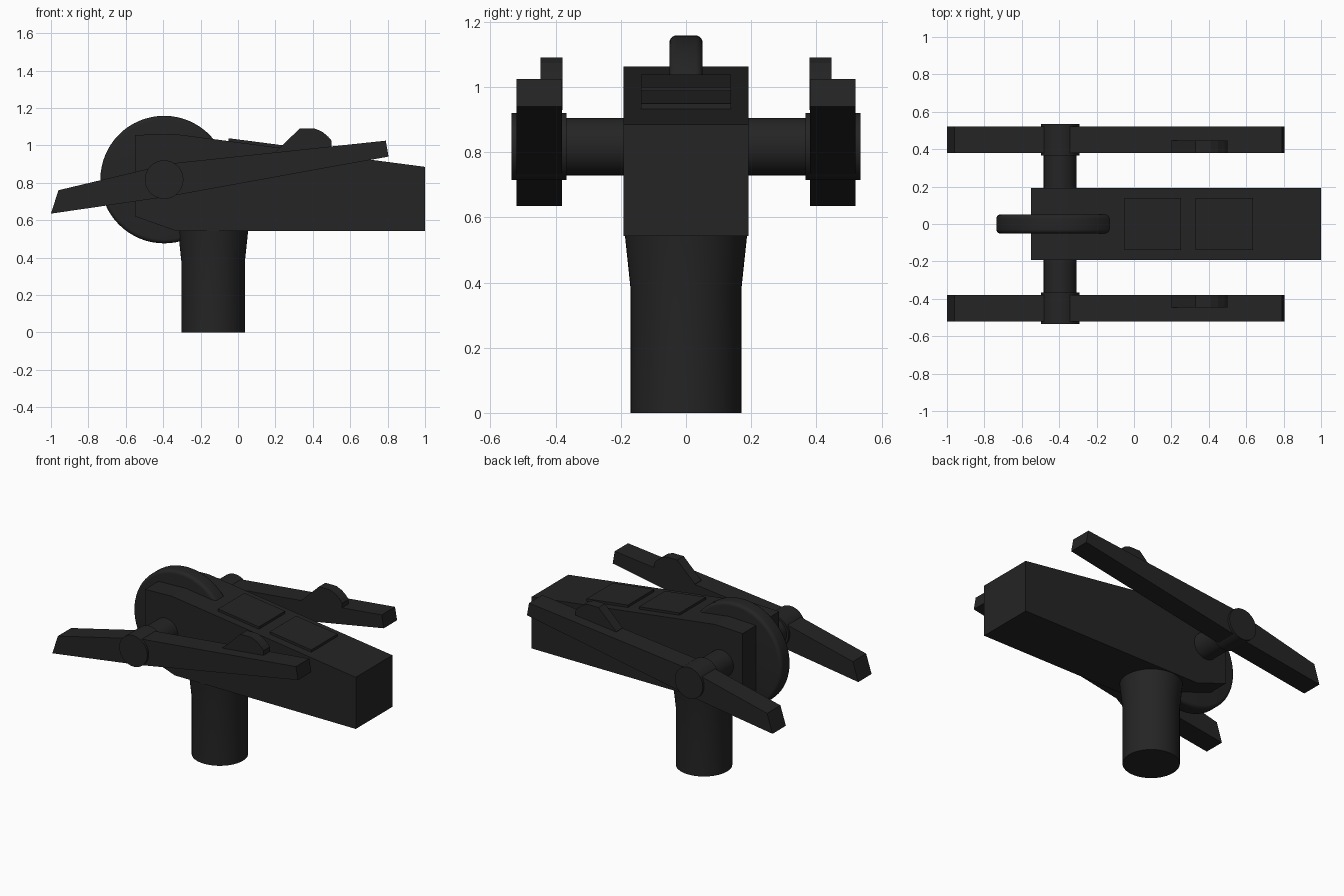
import bpy, bmesh, math

if "Cube" in bpy.data.objects:
    bpy.data.objects.remove(bpy.data.objects["Cube"])

mat = bpy.data.materials.new("charcoal black")
mat.diffuse_color = (0.018, 0.018, 0.018, 1)
mat.use_nodes = True
mat.node_tree.nodes["Principled BSDF"].inputs["Base Color"].default_value = mat.diffuse_color


def finish(name, bm, smooth=False):
    bmesh.ops.recalc_face_normals(bm, faces=bm.faces)
    me = bpy.data.meshes.new(name)
    bm.to_mesh(me)
    bm.free()
    me.materials.append(mat)
    ob = bpy.data.objects.new(name, me)
    bpy.context.collection.objects.link(ob)
    if smooth:
        bpy.ops.object.select_all(action='DESELECT')
        ob.select_set(True)
        bpy.context.view_layer.objects.active = ob
        bpy.ops.object.shade_smooth_by_angle(angle=math.radians(35))
    return ob


def slab(name, profile, y0, y1):
    """Extrude an x-z outline from y0 to y1."""
    bm = bmesh.new()
    f = bm.faces.new([bm.verts.new((x, y0, z)) for x, z in profile])
    r = bmesh.ops.extrude_face_region(bm, geom=[f])
    vs = [v for v in r['geom'] if isinstance(v, bmesh.types.BMVert)]
    bmesh.ops.translate(bm, verts=vs, vec=(0, y1 - y0, 0))
    return finish(name, bm)


def turned(name, rings, place, n=48):
    """Solid of revolution from (radius, height) rings; place maps (a, b, h) to a point."""
    bm = bmesh.new()
    loops = []
    for r, h in rings:
        loops.append([bm.verts.new(place(r * math.cos(2 * math.pi * i / n),
                                         r * math.sin(2 * math.pi * i / n), h))
                      for i in range(n)])
    for a, b in zip(loops, loops[1:]):
        for i in range(n):
            j = (i + 1) % n
            bm.faces.new((a[i], a[j], b[j], b[i]))
    bm.faces.new(loops[0])
    bm.faces.new(loops[-1])
    return finish(name, bm, True)


PX, PZ = -0.395, 0.817          # pivot of wheel and arms


def on_pivot(a, b, h):
    return (PX + a, h, PZ + b)


def top(x):                      # sloping top of the body
    return 1.06 - 0.13 * (x + 0.35)


# support post with flared top
turned("post", [(0.17, 0), (0.17, 0.38), (0.188, 0.55)],
       lambda a, b, h: (-0.133 + a, b, h))

# main body
slab("body", [(-0.55, 0.62), (-0.33, 0.542), (1.0, 0.542), (1.0, 0.885),
              (-0.35, 1.062), (-0.55, 1.055)], -0.192, 0.192)

# raised top panels
for i, (a, b) in enumerate([(-0.05, 0.25), (0.33, 0.635)]):
    slab(f"top_panel_{i + 1}", [(a, top(a) - 0.01), (b, top(b) - 0.01),
                                (b, top(b) + 0.017), (a, top(a) + 0.017)], -0.138, 0.138)

# wheel with rounded rim
R, W, C = 0.341, 0.051, 0.022
rim = [(R - C + C * math.sin(t), W - C + C * math.cos(t))
       for t in (math.pi / 2 * k / 5 for k in range(6))]
turned("wheel", [(r, -h) for r, h in rim] + rim[::-1], on_pivot, 64)

# axle through the body
turned("axle", [(0.088, -0.4), (0.088, 0.4)], on_pivot)

arm = [(-1.0, 0.635), (-0.38, 0.725), (0.805, 0.94), (0.79, 1.025),
       (-0.36, 0.903), (-0.96, 0.76)]
bump = [(0.2, 0.93), (0.5, 0.96), (0.5, 1.025), (0.483, 1.046), (0.45, 1.073), (0.41, 1.09),
        (0.33, 1.09), (0.24, 1.003), (0.2, 0.965)]

# side arms, each with a hub and a sight bump
for s, side in ((-1, "front"), (1, "back")):
    slab(side + "_arm", arm, s * 0.38, s * 0.52)
    slab(side + "_arm_bump", bump, s * 0.379, s * 0.447)
    turned(side + "_hub", [(0.103, s * 0.366), (0.103, s * 0.535)], on_pivot)
